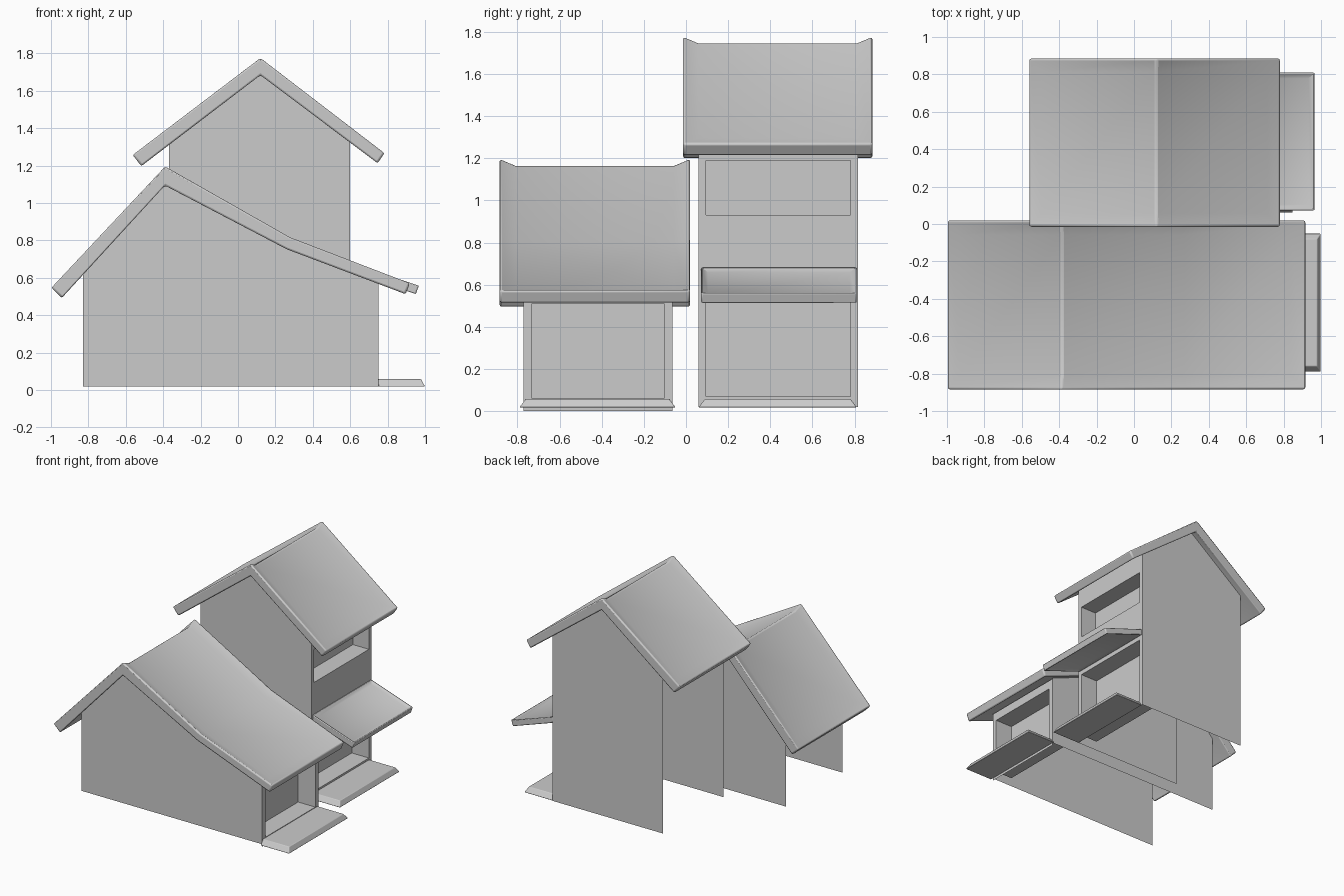
import bpy, bmesh
from mathutils import Vector

if "Cube" in bpy.data.objects:
    bpy.data.objects.remove(bpy.data.objects["Cube"])


def finish(name, bm, recalc=True, bevel=0.0):
    if recalc:
        bmesh.ops.recalc_face_normals(bm, faces=bm.faces[:])
    me = bpy.data.meshes.new(name)
    bm.to_mesh(me)
    bm.free()
    ob = bpy.data.objects.new(name, me)
    bpy.context.collection.objects.link(ob)
    if bevel:
        m = ob.modifiers.new("soft_edges", 'BEVEL')
        m.width, m.segments = bevel, 2
        m.limit_method, m.angle_limit = 'ANGLE', 0.75
        bpy.ops.object.select_all(action='DESELECT')
        ob.select_set(True)
        bpy.context.view_layer.objects.active = ob
        bpy.ops.object.shade_smooth_by_angle(angle=0.55)
    return ob


def roof(name, top, bottom, y0, y1, rim, depth, bevel=0.012):
    """Folded slab along x with a raised rim around a sunken panel, both sides."""
    bm = bmesh.new()
    n = len(top)
    rows = [[bm.verts.new((x, y, z)) for x, z in prof]
            for prof in (top, bottom) for y in (y0, y1)]
    ta, tb, ba, bb = rows
    tops, unders = [], []
    for i in range(n - 1):
        tops.append(bm.faces.new((ta[i], ta[i + 1], tb[i + 1], tb[i])))
        unders.append(bm.faces.new((ba[i], bb[i], bb[i + 1], ba[i + 1])))
        bm.faces.new((ta[i], ba[i], ba[i + 1], ta[i + 1]))
        bm.faces.new((tb[i], tb[i + 1], bb[i + 1], bb[i]))
    bm.faces.new((ta[0], tb[0], bb[0], ba[0]))
    bm.faces.new((ta[-1], ba[-1], bb[-1], tb[-1]))
    bmesh.ops.recalc_face_normals(bm, faces=bm.faces[:])
    bm.normal_update()
    for faces, d in ((tops, depth), (unders, depth * 0.8)):
        bmesh.ops.inset_region(bm, faces=faces, thickness=rim, depth=-d,
                               use_even_offset=True, use_boundary=True)
        bm.normal_update()
    return finish(name, bm, bevel=bevel)


def gable_wall(name, outline, y):
    """Thin sheet wall with an xz outline."""
    bm = bmesh.new()
    bm.faces.new([bm.verts.new((x, y, z)) for x, z in outline])
    return finish(name, bm, recalc=False)


def facade(name, x, y0, y1, z0, z1, border, openings):
    """End wall facing +x with recessed openings (bottom, top, depth)."""
    bm = bmesh.new()

    def quad(*pts):
        bm.faces.new([bm.verts.new(p) for p in pts])

    def panel(px, ya, yb, za, zb):
        quad((px, ya, za), (px, yb, za), (px, yb, zb), (px, ya, zb))

    a, b = y0 + border, y1 - border
    panel(x, y0, a, z0, z1)
    panel(x, b, y1, z0, z1)
    low = z0
    for lo, hi, d in openings:
        panel(x, a, b, low, lo)
        k = x - d
        panel(k, a, b, lo, hi)
        quad((k, a, lo), (x, a, lo), (x, b, lo), (k, b, lo))
        quad((k, a, hi), (k, b, hi), (x, b, hi), (x, a, hi))
        quad((k, a, lo), (k, a, hi), (x, a, hi), (x, a, lo))
        quad((k, b, lo), (x, b, lo), (x, b, hi), (k, b, hi))
        low = hi
    panel(x, a, b, low, z1)
    bmesh.ops.remove_doubles(bm, verts=bm.verts[:], dist=1e-5)
    return finish(name, bm, recalc=False)


def step(name, x0, x1, y0, y1):
    """Low doorstep with sloping outer edges."""
    bm = bmesh.new()
    bmesh.ops.create_cube(bm, size=1)
    for v in bm.verts:
        upper = v.co.z > 0
        s = 0.03 if upper else 0
        v.co = Vector((x0 if v.co.x < 0 else x1 - s * 0.7,
                       y0 + s if v.co.y < 0 else y1 - s,
                       0.058 if upper else 0.018))
    return finish(name, bm, bevel=0.004)


# Front house: long low body with a bent roof
low_wall = [(-0.83, 0.02), (0.75, 0.02), (0.75, 0.59), (0.27, 0.78),
            (-0.39, 1.135), (-0.83, 0.66)]
for side, y in (("front", -0.77), ("back", -0.065)):
    gable_wall("low_house_wall_" + side, low_wall, y)
facade("low_house_end", 0.75, -0.77, -0.065, 0.0, 0.58, 0.04,
       [(0.06, 0.51, 0.15)])
roof("low_house_roof",
     [(-1.0, 0.55), (-0.39, 1.2), (0.28, 0.82), (0.92, 0.575)],
     [(-0.94, 0.49), (-0.39, 1.09), (0.26, 0.75), (0.895, 0.51)],
     -0.885, 0.02, 0.078, 0.026)
step("low_house_step", 0.75, 1.0, -0.79, -0.05)

# Rear house: tall narrow body with window, door and awning
tall_wall = [(-0.37, 0.02), (0.60, 0.02), (0.60, 1.36), (0.12, 1.725),
             (-0.37, 1.355)]
for side, y in (("front", 0.06), ("back", 0.815)):
    gable_wall("tall_house_wall_" + side, tall_wall, y)
facade("tall_house_end", 0.60, 0.06, 0.815, 0.02, 1.35, 0.035,
       [(0.07, 0.60, 0.15), (0.93, 1.19, 0.14)])
roof("tall_house_roof",
     [(-0.565, 1.26), (0.12, 1.78), (0.785, 1.27)],
     [(-0.515, 1.195), (0.12, 1.68), (0.745, 1.21)],
     -0.015, 0.885, 0.072, 0.024)
roof("awning", [(0.60, 0.685), (0.968, 0.562)], [(0.60, 0.63), (0.95, 0.51)],
     0.072, 0.81, 0.032, 0.018, 0.008)
step("tall_house_step", 0.60, 0.85, 0.06, 0.81)
